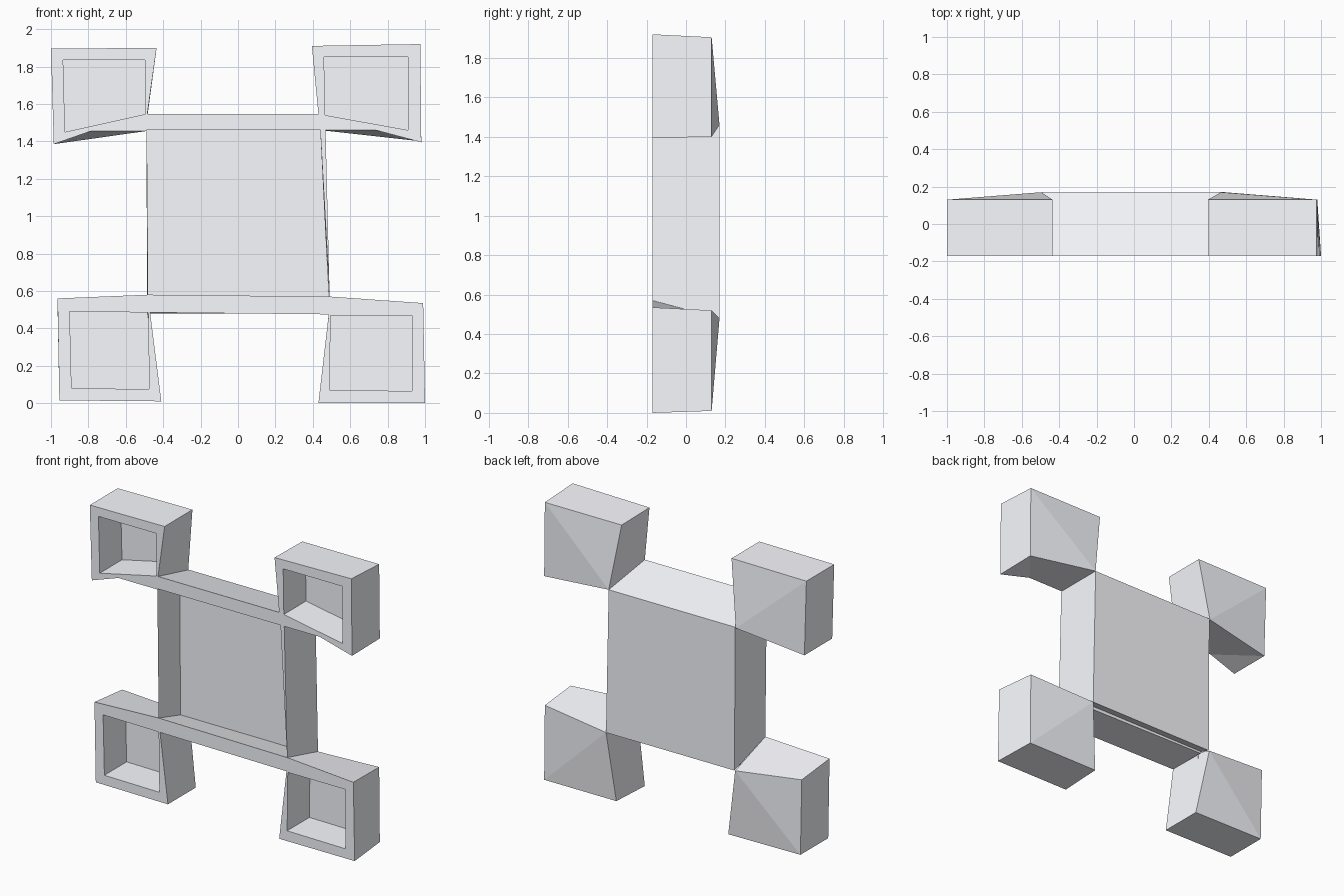
import bpy, bmesh

if "Cube" in bpy.data.objects:
    bpy.data.objects.remove(bpy.data.objects["Cube"])

F, B, P = -0.17, 0.13, 0.17   # front plane, pod back plane, panel back plane
D = 0.07                      # depth of every recess floor

paint = bpy.data.materials.new("pale_grey")
paint.diffuse_color = (0.95, 0.96, 1.0, 1)
paint.use_nodes = True
paint.node_tree.nodes["Principled BSDF"].inputs["Base Color"].default_value = paint.diffuse_color


def finish(bm, name):
    bmesh.ops.recalc_face_normals(bm, faces=bm.faces)
    me = bpy.data.meshes.new(name)
    bm.to_mesh(me)
    bm.free()
    me.materials.append(paint)
    ob = bpy.data.objects.new(name, me)
    bpy.context.collection.objects.link(ob)
    return ob


def pod(name, front, to_back, back, recess):
    """Open-fronted box: front outline skinned to four back corners, with a recess."""
    bm = bmesh.new()
    f = [bm.verts.new((x, F, z)) for x, z in front]
    b = [bm.verts.new(p) for p in back]
    r = [bm.verts.new((x, F, z)) for x, z in recess]
    d = [bm.verts.new((x, D, z)) for x, z in recess]
    # front rim
    edges = [bm.edges.new((l[i], l[(i + 1) % len(l)])) for l in (f, r) for i in range(len(l))]
    bmesh.ops.triangle_fill(bm, edges=edges, use_beauty=True, normal=(0, -1, 0))
    # outer skin
    for i in range(len(f)):
        j = (i + 1) % len(f)
        loop = [f[i], f[j], b[to_back[j]]]
        if to_back[i] != to_back[j]:
            loop.append(b[to_back[i]])
        bm.faces.new(loop)
    # back, folded toward the panel corner
    k = max(range(4), key=lambda n: b[n].co.y)
    bm.faces.new((b[k], b[(k + 1) % 4], b[(k + 2) % 4]))
    bm.faces.new((b[k], b[(k + 2) % 4], b[(k + 3) % 4]))
    # recess walls and floor
    for i in range(4):
        j = (i + 1) % 4
        bm.faces.new((r[i], r[j], d[j], d[i]))
    bm.faces.new(d)
    return finish(bm, name)


# corner pods
pod("upper_left_pod",
    [(-1, 1.895), (-.435, 1.90), (-.485, 1.545), (-.49, 1.455), (-.785, 1.455), (-.985, 1.385)],
    [0, 1, 2, 2, 3, 3],
    [(-1, B, 1.895), (-.435, B, 1.90), (-.495, P, 1.455), (-.985, B, 1.385)],
    [(-.935, 1.835), (-.497, 1.835), (-.497, 1.545), (-.925, 1.45)])
pod("upper_right_pod",
    [(.975, 1.92), (.395, 1.91), (.43, 1.545), (.44, 1.46), (.735, 1.46), (.98, 1.395)],
    [0, 1, 2, 2, 3, 3],
    [(.975, B, 1.905), (.395, B, 1.905), (.465, P, 1.46), (.98, B, 1.40)],
    [(.91, 1.85), (.46, 1.85), (.465, 1.54), (.91, 1.46)])
pod("lower_left_pod",
    [(-.965, .56), (-.48, .58), (-.47, .485), (-.41, .01), (-.955, .015)],
    [0, 1, 1, 2, 3],
    [(-.965, B, .53), (-.49, P, .48), (-.41, B, .01), (-.955, B, .015)],
    [(-.90, .49), (-.48, .485), (-.475, .075), (-.89, .08)])
pod("lower_right_pod",
    [(.99, .535), (.49, .57), (.485, .475), (.43, 0), (1, 0)],
    [0, 1, 1, 2, 3],
    [(.975, B, .52), (.485, P, .48), (.435, B, .01), (.98, B, .01)],
    [(.93, .47), (.495, .47), (.49, .07), (.93, .065)])


def sheets(name, quads):
    bm = bmesh.new()
    for q in quads:
        bm.faces.new([bm.verts.new(p) for p in q])
    bmesh.ops.remove_doubles(bm, verts=bm.verts, dist=0.0005)
    return finish(bm, name)


# centre tray: back panel, outer side walls, inner floor and the tapering right rim
tl, tr, br, bl = (-.49, P, 1.46), (.465, P, 1.46), (.485, P, .48), (-.485, P, .48)
ftl, ftr, fbr, fbl = (-.49, F, 1.46), (.44, F, 1.46), (.49, F, .57), (-.48, F, .58)
out = (.468, F, 1.46)
itl, itr, ibr, ibl = (-.489, D, 1.46), (.44, D, 1.46), (.487, D, .508), (-.483, D, .51)
sheets("back_panel", [(tl, tr, br, bl)])
sheets("left_wall", [(tl, bl, fbl, ftl)])
sheets("right_wall", [(tr, br, fbr, out), (out, ftr, fbr), (ftr, fbr, ibr, itr)])
sheets("tray_floor", [(itl, itr, ibr, ibl)])

# wedge-shaped rails above and below the panel
sheets("top_rail", [((-.485, F, 1.545), (.43, F, 1.545), ftr, ftl),
                    ((-.485, F, 1.545), (.43, F, 1.545), tr, tl),
                    (ftl, ftr, tr, tl)])
ul, ur = (-.47, F, .485), (.485, F, .475)
sl, sr = (-.475, .10, .486), (.485, .10, .476)
sheets("bottom_rail", [(fbl, fbr, ur, ul), (fbl, fbr, br, bl), (ul, ur, sr, sl),
                       (sl, sr, (.485, .10, .50), (-.485, .10, .50))])
